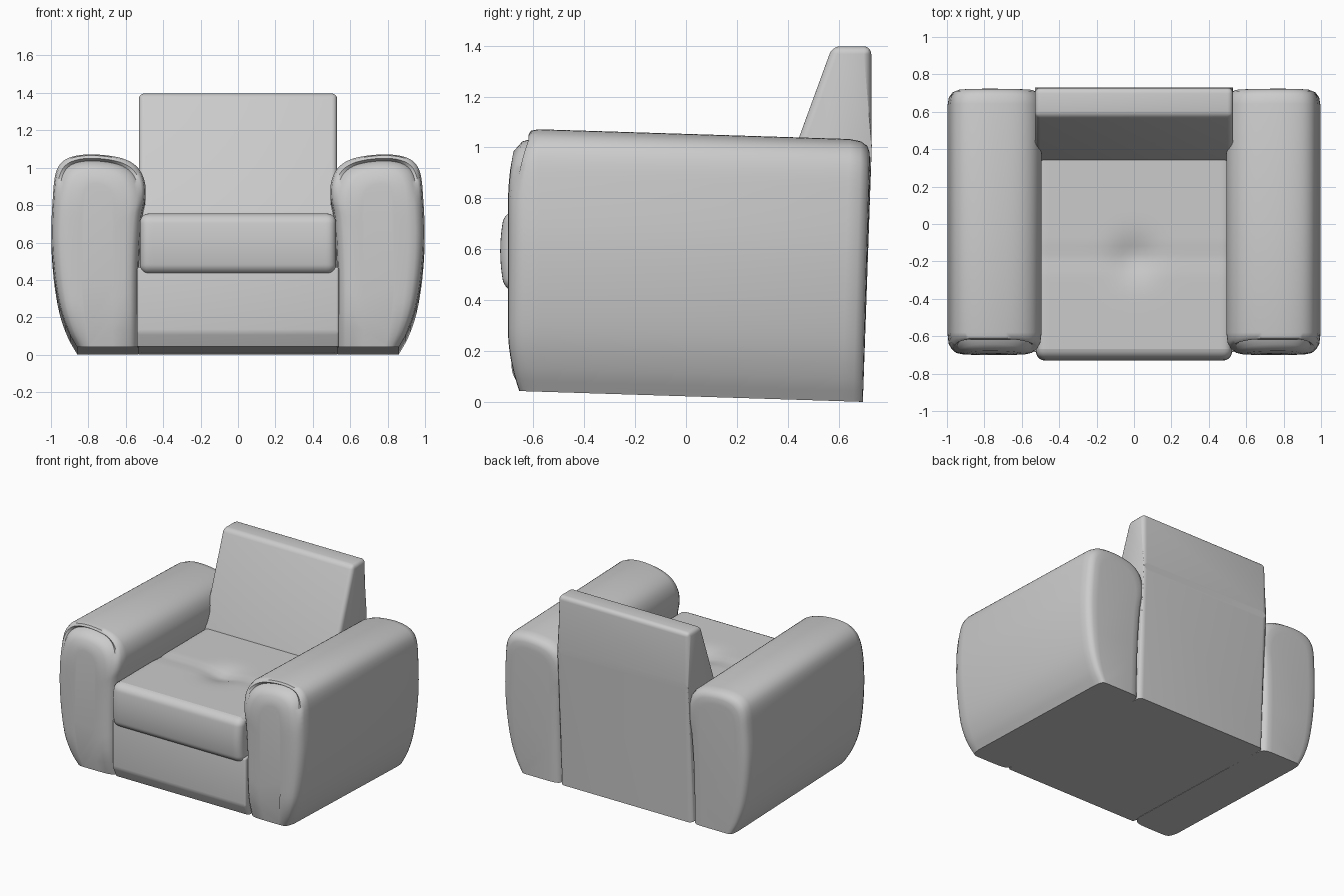
import bpy, bmesh, math
from mathutils import Vector

if "Cube" in bpy.data.objects:
    bpy.data.objects.remove(bpy.data.objects["Cube"])


def finish(bm, name, angle=50):
    bmesh.ops.recalc_face_normals(bm, faces=bm.faces)
    me = bpy.data.meshes.new(name)
    bm.to_mesh(me)
    bm.free()
    ob = bpy.data.objects.new(name, me)
    bpy.context.collection.objects.link(ob)
    bpy.ops.object.select_all(action='DESELECT')
    ob.select_set(True)
    bpy.context.view_layer.objects.active = ob
    bpy.ops.object.shade_smooth_by_angle(angle=math.radians(angle))
    return ob


def prism(name, profile, half, bevel):
    """Side profile (y, z) stretched across x, with rounded edges."""
    bm = bmesh.new()
    a, b = ([bm.verts.new((x, y, z)) for y, z in profile] for x in (-half, half))
    n = len(profile)
    bm.faces.new(a)
    bm.faces.new(b)
    for i in range(n):
        j = (i + 1) % n
        bm.faces.new((a[i], a[j], b[j], b[i]))
    edges = [e for e in bm.edges if max(v.co.z for v in e.verts) > 0.1]
    bmesh.ops.bevel(bm, geom=edges, offset=bevel, segments=5, profile=0.5, affect='EDGES')
    return finish(bm, name)


def smooth_path(pts, steps=4):
    """Catmull-Rom curve through the points."""
    p = [Vector(q) for q in pts]
    p = [2 * p[0] - p[1]] + p + [2 * p[-1] - p[-2]]
    out = []
    for i in range(1, len(p) - 2):
        a, b, c, d = p[i - 1:i + 3]
        for s in range(steps):
            t = s / steps
            out.append(0.5 * (2 * b + (c - a) * t + (2 * a - 5 * b + 4 * c - d) * t * t
                              + (3 * b - a - 3 * c + d) * t ** 3))
    return out + [p[-2]]


# Arm cross-section (x, z): inner foot, over the top, down to the outer foot
ARM = smooth_path([(0.53, 0), (0.53, 0.4), (0.515, 0.68), (0.495, 0.80), (0.50, 0.89),
                   (0.54, 0.965), (0.62, 1.01), (0.75, 1.03), (0.86, 1.025), (0.935, 0.995),
                   (0.975, 0.93), (0.99, 0.8), (0.998, 0.6), (0.985, 0.4), (0.955, 0.22),
                   (0.91, 0.09), (0.86, 0)])
# Arm rings along y: position, inset, pull-back near the top (the front tuck)
RINGS = [(-0.70, .16, .03), (-0.698, .09, .03), (-0.69, .05, .05), (-0.68, .035, .085),
         (-0.668, .022, .05), (-0.64, .007, .03), (-0.58, 0, 0), (0, 0, 0), (0.63, 0, 0),
         (0.675, .008, 0), (0.70, .025, 0), (0.71, .05, 0), (0.713, .09, 0)]


def arm(name, side):
    bm = bmesh.new()
    loops = []
    for y0, inset, pull in RINGS:
        loop = []
        for px, pz in ARM:
            x = 0.75 + (px - 0.75) * (1 - inset / 0.25)
            z = pz * (1 - inset / 1.03)
            y = y0
            if y0 < -0.6:
                y += pull * min(1, max(0, (z - 0.72) / 0.27)) ** 2
                y += 0.045 * max(0, 1 - z / 0.25) ** 2
            elif y0 > 0.5:
                y += 0.03 * (z - 0.6)
            z += 0.022 * (1 - y / 0.7)
            loop.append(bm.verts.new((side * x, y, z)))
        loops.append(loop)
    n = len(ARM)
    for a, b in zip(loops, loops[1:]):
        for i in range(n):
            j = (i + 1) % n
            bm.faces.new((a[i], a[j], b[j], b[i]))
    bm.faces.new(loops[0])
    bm.faces.new(loops[-1])
    return finish(bm, name)


def cushion(name, lo, hi, r, cuts=40):
    """Rounded box with a tufted dimple and a cross crease on top."""
    bm = bmesh.new()
    bmesh.ops.create_cube(bm, size=2)
    bmesh.ops.subdivide_edges(bm, edges=bm.edges[:], cuts=cuts, use_grid_fill=True)
    lo, hi = Vector(lo), Vector(hi)
    mid, half = (lo + hi) / 2, (hi - lo) / 2
    for v in bm.verts:
        p = Vector(math.sin(c * math.pi / 2) * h for c, h in zip(v.co, half))
        core = Vector(max(r - h, min(h - r, c)) for c, h in zip(p, half))
        d = p - core
        if d.length > 1e-6:
            p = core + d.normalized() * r
        p += mid
        if p.z > mid.z:
            dy = p.y + 0.18
            p.z -= 0.035 * math.exp(-(p.x ** 2 + dy ** 2) / 0.012)
            p.z -= 0.008 * math.exp(-dy ** 2 / 0.0015)
        # gently bulging front
        if p.y < lo.y + r:
            p.y += 0.02 * ((p.z - mid.z) / half.z) ** 2
        v.co = p
    return finish(bm, name, 60)


# Padded arms
arm("arm_right", 1)
arm("arm_left", -1)

# Seat cushion
cushion("seat_cushion", (-0.525, -0.73, 0.43), (0.525, 0.45, 0.755), 0.05)

# Base below the seat
prism("base", [(-0.65, 0.045), (-0.685, 0.12), (-0.685, 0.47), (0.55, 0.47), (0.6, 0.005)], 0.54, 0.015)

# Wedge-shaped backrest running down to the floor
prism("backrest", [(0.695, 0.0), (0.73, 1.0), (0.728, 1.397), (0.575, 1.397),
                   (0.335, 0.74), (0.335, 0.012)], 0.53, 0.03)
